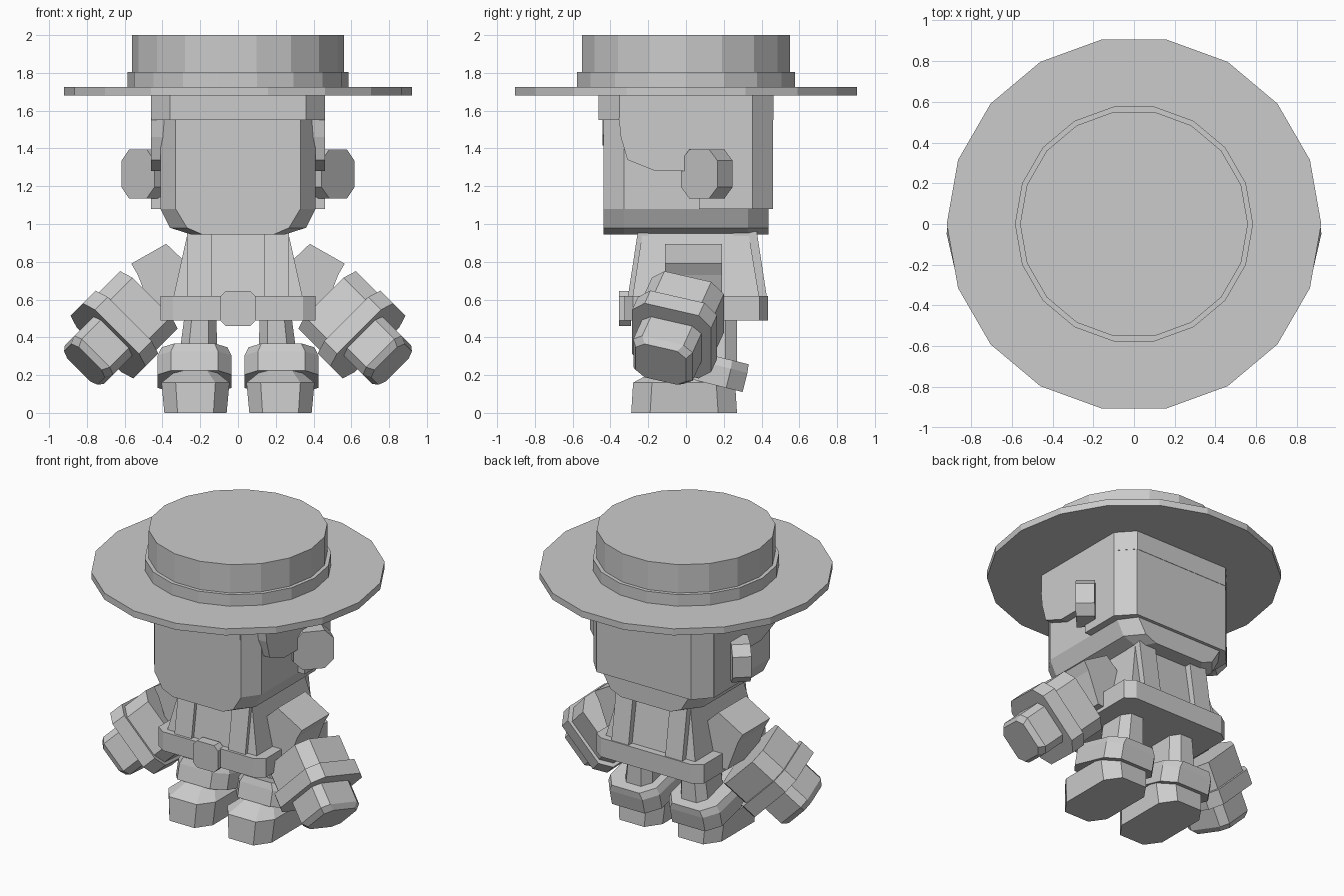
import bpy, bmesh, math
from mathutils import Vector, Matrix

if "Cube" in bpy.data.objects:
    bpy.data.objects.remove(bpy.data.objects["Cube"])

grey = bpy.data.materials.new("plain grey")
grey.diffuse_color = (0.6, 0.6, 0.6, 1)
grey.use_nodes = True
grey.node_tree.nodes["Principled BSDF"].inputs["Base Color"].default_value = grey.diffuse_color


def loft(name, rings, mirror=False, matrix=None):
    """Closed solid through rings of equal point count; capped at both ends."""
    bm = bmesh.new()
    vs = [[bm.verts.new(p) for p in r] for r in rings]
    n = len(rings[0])
    for a, b in zip(vs, vs[1:]):
        for i in range(n):
            j = (i + 1) % n
            bm.faces.new((a[i], a[j], b[j], b[i]))
    bm.faces.new(vs[0][::-1])
    bm.faces.new(vs[-1])
    if matrix:
        bm.transform(matrix)
    bmesh.ops.recalc_face_normals(bm, faces=bm.faces)
    me = bpy.data.meshes.new(name)
    bm.to_mesh(me)
    bm.free()
    me.materials.append(grey)
    ob = bpy.data.objects.new(name, me)
    bpy.context.collection.objects.link(ob)
    if mirror:
        ob.modifiers.new("mirror", 'MIRROR').use_axis[0] = True
    return ob


def octagon(hx, hy, bx, by, z, cx=0, cy=0):
    """Rectangle of half sizes hx, hy with corners cut by bx, by."""
    pts = [(hx, by - hy), (hx, hy - by), (hx - bx, hy), (bx - hx, hy),
           (-hx, hy - by), (-hx, by - hy), (bx - hx, -hy), (hx - bx, -hy)]
    return [(cx + x, cy + y, z) for x, y in pts]


def circle(r, z, n=18):
    return [(r * math.cos(2 * math.pi * i / n), r * math.sin(2 * math.pi * i / n), z)
            for i in range(n)]


def rect(x0, x1, y0, y1, z):
    return [(x0, y0, z), (x1, y0, z), (x1, y1, z), (x0, y1, z)]


# Hat: brim, band and crown
for name, r, z0, z1 in (("hat_brim", 0.92, 1.68, 1.725), ("hat_band", 0.585, 1.725, 1.805),
                        ("hat_crown", 0.56, 1.805, 2.0)):
    loft(name, [circle(r, z0), circle(r, z1)])

# Head with a jaw that narrows sideways only
loft("head", [octagon(hx, 0.438, hx - fx, 0.11, z) for z, hx, fx in
              ((0.945, 0.25, 0.19), (0.98, 0.36, 0.27), (1.08, 0.41, 0.33), (1.6, 0.41, 0.33))])

# Hair: band under the hat, back, sides and jagged fringe
loft("hair_band", [octagon(0.46, 0.4625, 0.1, 0.11, z) for z in (1.55, 1.69)])
back = [(-0.46, 0.35), (-0.36, 0.46), (0.36, 0.46), (0.46, 0.35)]
loft("hair_back", [[(x, y, z) for x, y in back] for z in (1.08, 1.56)])
side = [(-0.355, 1.56), (-0.345, 1.46), (-0.31, 1.34), (-0.16, 1.28), (0.07, 1.28),
        (0.07, 1.08), (0.352, 1.08), (0.352, 1.56)]
loft("hair_side", [[(x, y, z) for y, z in side] for x in (0.38, 0.46)], mirror=True)
half = [(0.09, 1.47), (0.14, 1.55), (0.19, 1.47), (0.25, 1.44), (0.325, 1.475)]
zig = ([(-0.325, 1.6)] + [(-x, z) for x, z in half[::-1]] + [(0, 1.415)] + half
       + [(0.325, 1.6)])
loft("fringe", [[(x, y, z) for x, z in zig] for y in (-0.436, -0.443)])

# Ears: octagonal discs turned toward the front
t = math.radians(42)
axis = Vector((math.cos(t), -math.sin(t), 0))
across = Vector((math.sin(t), math.cos(t), 0))
centre = Vector((0.53, 0.07, 1.265))
rings = []
for depth in (0.0, 0.12):
    rings.append([centre - axis * depth + across * x + Vector((0, 0, y))
                  for x, y, _ in octagon(0.13, 0.13, 0.06, 0.06, 0)])
loft("ear", rings, mirror=True)

# Torso, straps, belt and buckle
loft("torso", [rect(-0.345, 0.345, -0.285, 0.39, 0.6), rect(-0.265, 0.265, -0.23, 0.33, 0.96)])
loft("front_strap", [rect(0.14, 0.27, -0.31, -0.24, 0.6), rect(0.14, 0.27, -0.255, -0.2, 0.96)],
     mirror=True)
loft("back_strap", [rect(0.14, 0.27, 0.3, 0.43, 0.6), rect(0.14, 0.27, 0.25, 0.375, 0.96)],
     mirror=True)
loft("belt", [octagon(0.41, 0.38, 0.065, 0.045, z, cy=0.055) for z in (0.49, 0.62)])
buckle = octagon(0.095, 0.0925, 0.03, 0.03, 0)
loft("buckle", [[(x, y, 0.5525 + z) for x, z, _ in buckle] for y in (-0.355, -0.29)])

# Sleeves
sleeve = [(0.38, 0.895), (0.565, 0.79), (0.53, 0.73), (0.45, 0.52), (0.3, 0.5),
          (0.2, 0.72), (0.28, 0.8)]
loft("sleeve", [[(x, y, z) for x, z in sleeve] for y in (-0.11, 0.19)], mirror=True)

# Gloves: built along local z, then swung down, out and forward
d = Vector((0.7, -0.32, -0.7)).normalized()
v = Vector((1, 0, 1)).normalized()
u = d.cross(v)
arm = Matrix((v, u, d)).transposed().to_4x4()
arm.translation = (0.5, 0.01, 0.57)
loft("glove_sleeve", [octagon(0.215, 0.2, 0.07, 0.07, 0), octagon(0.215, 0.2, 0.07, 0.07, 0.2)],
     True, arm)
loft("glove_cuff", [octagon(0.235, 0.22, 0.07, 0.07, 0.18), octagon(0.235, 0.22, 0.07, 0.07, 0.28)],
     True, arm)
loft("hand", [octagon(0.145, 0.165, 0.04, 0.05, 0.2), octagon(0.145, 0.165, 0.04, 0.05, 0.43),
              octagon(0.125, 0.14, 0.04, 0.05, 0.465)], True, arm)

# Legs, sloping boot cuffs and boots
loft("leg", [octagon(0.11, 0.145, 0.05, 0.06, 0.2, 0.215, 0.125),
             octagon(0.085, 0.145, 0.04, 0.06, 0.5, 0.2, 0.125)], mirror=True)
tilt = Matrix.Translation((0.23, 0.09, 0.24)) @ Matrix.Rotation(math.radians(-14), 4, 'X')
loft("boot_cuff", [octagon(0.195, 0.235, 0.07, 0.09, -0.075),
                   octagon(0.195, 0.235, 0.07, 0.09, 0.03),
                   octagon(0.175, 0.23, 0.07, 0.09, 0.075)], True, tilt)
loft("boot", [octagon(0.165, 0.28, 0.07, 0.1, 0, 0.225, -0.01),
              octagon(0.18, 0.27, 0.075, 0.1, 0.16, 0.225, -0.01),
              octagon(0.1, 0.18, 0.04, 0.08, 0.225, 0.225, 0.02)], mirror=True)
